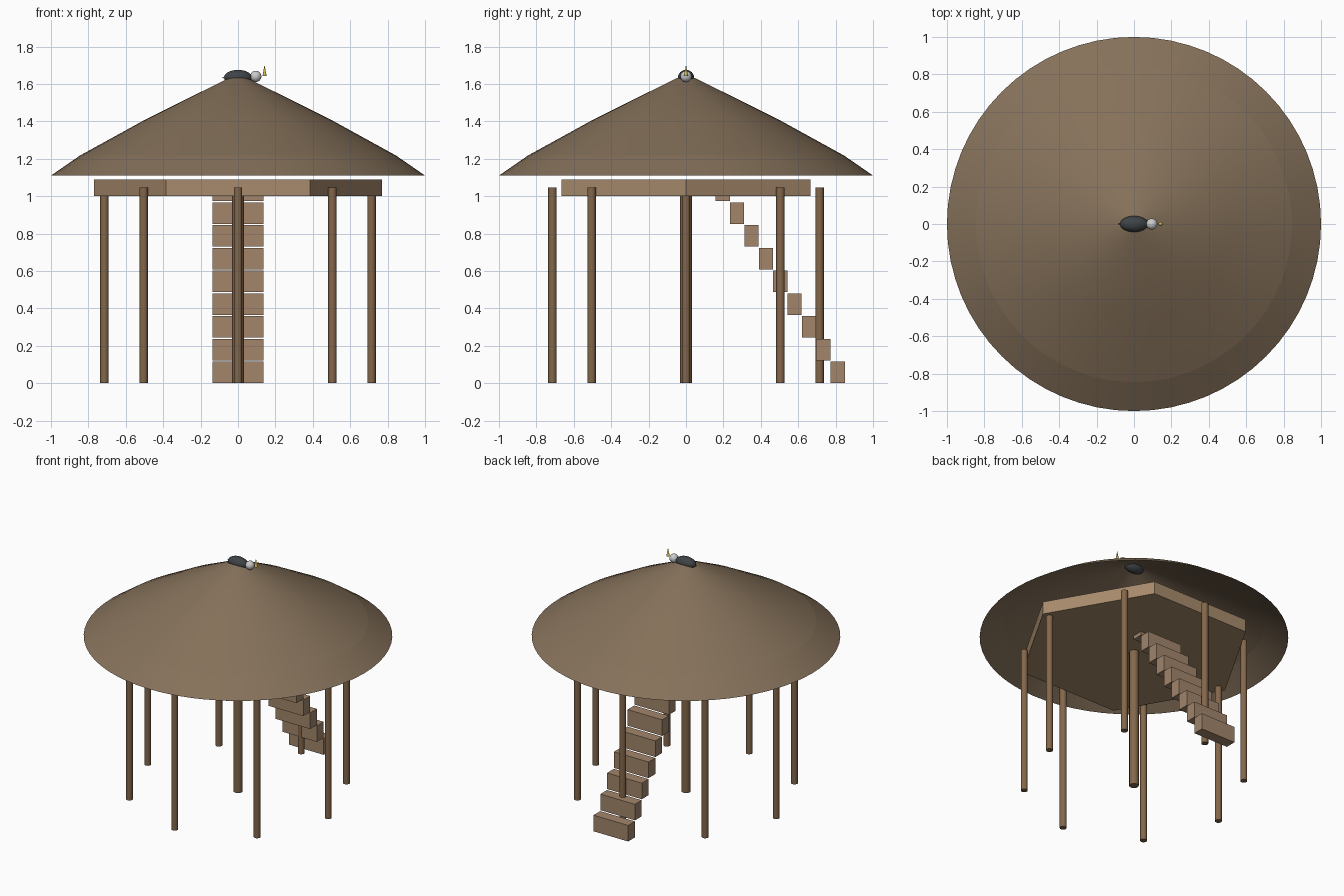
import bpy, bmesh, math

if "Cube" in bpy.data.objects:
    bpy.data.objects.remove(bpy.data.objects["Cube"])


def material(name, rgb):
    m = bpy.data.materials.new(name)
    m.diffuse_color = (*rgb, 1)
    m.use_nodes = True
    m.node_tree.nodes["Principled BSDF"].inputs["Base Color"].default_value = m.diffuse_color
    return m


THATCH = material("thatch", (0.235, 0.165, 0.102))
POST = material("post_wood", (0.23, 0.135, 0.07))
DECK = material("deck_wood", (0.39, 0.26, 0.15))
STEP = material("step_wood", (0.36, 0.235, 0.147))
DARK = material("dark_feathers", (0.05, 0.056, 0.06))
PALE = material("pale_feathers", (0.65, 0.65, 0.65))
YELLOW = material("yellow", (0.62, 0.47, 0.08))


def finish(name, mat, smooth=True):
    ob = bpy.context.object
    ob.name = name
    ob.data.materials.append(mat)
    if smooth:
        bpy.ops.object.shade_smooth_by_angle(angle=math.radians(40))
    return ob


def cylinder(name, mat, r, z0, z1, x=0, y=0, sides=16, smooth=True):
    bpy.ops.mesh.primitive_cylinder_add(vertices=sides, radius=r, depth=z1 - z0,
                                        location=(x, y, (z0 + z1) / 2))
    return finish(name, mat, smooth)


def ball(name, mat, loc, scale):
    bpy.ops.mesh.primitive_uv_sphere_add(segments=24, ring_count=12, radius=1, location=loc)
    bpy.context.object.scale = scale
    bpy.ops.object.transform_apply(location=False, rotation=False, scale=True)
    return finish(name, mat)


def cone(name, mat, r, h, loc, rot=(0, 0, 0), sides=12):
    bpy.ops.mesh.primitive_cone_add(vertices=sides, radius1=r, depth=h, location=loc, rotation=rot)
    return finish(name, mat)


def lathe(name, mat, profile):
    bm = bmesh.new()
    verts = [bm.verts.new((r, 0, z)) for r, z in profile]
    edges = [bm.edges.new(p) for p in zip(verts, verts[1:])]
    bmesh.ops.spin(bm, geom=verts + edges, cent=(0, 0, 0), axis=(0, 0, 1),
                   angle=math.tau, steps=64)
    bmesh.ops.remove_doubles(bm, verts=bm.verts, dist=1e-4)
    bmesh.ops.recalc_face_normals(bm, faces=bm.faces)
    if sum(f.normal.z for f in bm.faces) < 0:
        bmesh.ops.reverse_faces(bm, faces=bm.faces)
    mesh = bpy.data.meshes.new(name)
    bm.to_mesh(mesh)
    bm.free()
    ob = bpy.data.objects.new(name, mesh)
    bpy.context.collection.objects.link(ob)
    bpy.ops.object.select_all(action='DESELECT')
    ob.select_set(True)
    bpy.context.view_layer.objects.active = ob
    return finish(name, mat)


# Roof: open thin shell with a steeper eave ring below it
lathe("roof", THATCH, [(0.845, 1.217), (0.5, 1.407), (0.05, 1.631), (0, 1.643)])
lathe("roof_eave", THATCH, [(1, 1.11), (0.845, 1.217)])

# Hexagonal platform with corners on the x axis
deck = cylinder("platform", DECK, 0.77, 1.0, 1.09, sides=6, smooth=False)
deck.rotation_euler.z = math.radians(30)

# Centre post and ring of eight outer posts
cylinder("centre_post", POST, 0.031, 0, 1.0)
for i in range(8):
    a = i * math.tau / 8
    cylinder(f"outer_post_{i + 1}", POST, 0.0225, 0, 1.045,
             0.714 * math.cos(a), 0.714 * math.sin(a))

# Straight flight of block steps at the back
for i in range(9):
    bpy.ops.mesh.primitive_cube_add(size=1, location=(0, 0.811 - 0.0768 * i, 0.0575 + 0.1217 * i))
    bpy.context.object.scale = (0.274, 0.076, 0.115)
    bpy.ops.object.transform_apply(location=False, rotation=False, scale=True)
    finish(f"step_{i + 1}", STEP, False)

# Bird on the peak
ball("bird_body", DARK, (0, 0, 1.634), (0.075, 0.043, 0.041))
ball("bird_head", PALE, (0.095, 0, 1.64), (0.03, 0.03, 0.03))
cone("bird_beak", YELLOW, 0.011, 0.06, (0.142, 0, 1.672))
cone("bird_tail", DARK, 0.016, 0.04, (-0.065, 0, 1.633), (0, math.radians(-90), 0))
